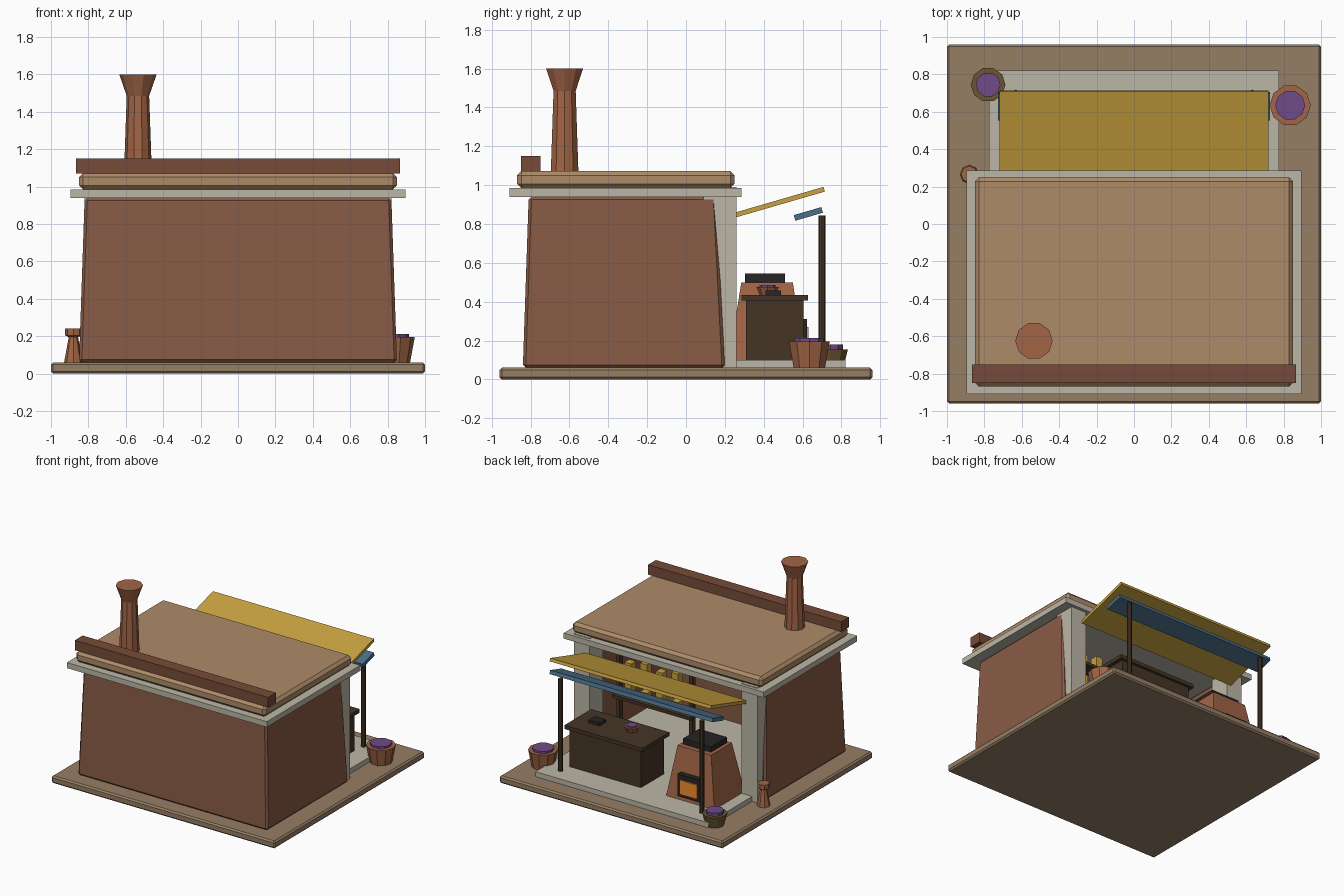
import bpy, bmesh, math

if "Cube" in bpy.data.objects:
    bpy.data.objects.remove(bpy.data.objects["Cube"])

MATS = {}
COLORS = {
    "wall": (0.25, 0.105, 0.06), "roof": (0.42, 0.26, 0.14), "base": (0.30, 0.21, 0.13),
    "pale": (0.50, 0.47, 0.38), "yellow": (0.58, 0.36, 0.05), "blue": (0.07, 0.16, 0.25),
    "dark_wood": (0.06, 0.035, 0.018), "trim": (0.18, 0.07, 0.04), "iron": (0.02, 0.018, 0.018),
    "clay": (0.36, 0.13, 0.06), "purple": (0.16, 0.07, 0.25), "olive": (0.15, 0.09, 0.03),
    "fire": (0.9, 0.27, 0.03),
}


def mat(name):
    if name not in MATS:
        m = bpy.data.materials.new(name)
        m.diffuse_color = (*COLORS[name], 1)
        m.use_nodes = True
        m.node_tree.nodes["Principled BSDF"].inputs["Base Color"].default_value = m.diffuse_color
        MATS[name] = m
    return MATS[name]


def finish(name, bm, color):
    bmesh.ops.recalc_face_normals(bm, faces=bm.faces)
    me = bpy.data.meshes.new(name)
    bm.to_mesh(me)
    bm.free()
    me.materials.append(mat(color))
    ob = bpy.data.objects.new(name, me)
    bpy.context.collection.objects.link(ob)
    return ob


def taper_box(name, bottom, top, z0, z1, color, bevel=0):
    """Box with separate bottom and top rectangles (x0, x1, y0, y1)."""
    bm = bmesh.new()
    rings = []
    for (x0, x1, y0, y1), z in ((bottom, z0), (top, z1)):
        rings.append([bm.verts.new((x, y, z)) for x, y in ((x0, y0), (x1, y0), (x1, y1), (x0, y1))])
    bm.faces.new(rings[0])
    bm.faces.new(rings[1])
    for i in range(4):
        j = (i + 1) % 4
        bm.faces.new((rings[0][i], rings[0][j], rings[1][j], rings[1][i]))
    if bevel:
        bmesh.ops.bevel(bm, geom=bm.edges[:], offset=bevel, segments=1, affect='EDGES')
    return finish(name, bm, color)


def box(name, x0, x1, y0, y1, z0, z1, color, bevel=0):
    r = (x0, x1, y0, y1)
    return taper_box(name, r, r, z0, z1, color, bevel)


def lathe(name, x, y, profile, color, n=10):
    """Faceted solid of revolution from (radius, z) points, capped at both ends."""
    bm = bmesh.new()
    rings = [[bm.verts.new((x + r * math.cos(2 * math.pi * i / n), y + r * math.sin(2 * math.pi * i / n), z))
              for i in range(n)] for r, z in profile]
    bm.faces.new(rings[0])
    bm.faces.new(rings[-1])
    for a, b in zip(rings, rings[1:]):
        for i in range(n):
            j = (i + 1) % n
            bm.faces.new((a[i], a[j], b[j], b[i]))
    return finish(name, bm, color)


def sloped_sheet(name, half_x, y0, z0, y1, z1, thick, color):
    """Sheet running from (y0, z0) to (y1, z1) along its underside."""
    bm = bmesh.new()
    length = math.hypot(y1 - y0, z1 - z0)
    ny, nz = -(z1 - z0) / length * thick, (y1 - y0) / length * thick
    pts = ((y0, z0), (y1, z1), (y1 + ny, z1 + nz), (y0 + ny, z0 + nz))
    ends = [[bm.verts.new((s * half_x, y, z)) for y, z in pts] for s in (-1, 1)]
    bm.faces.new(ends[0])
    bm.faces.new(ends[1])
    for i in range(4):
        j = (i + 1) % 4
        bm.faces.new((ends[0][i], ends[0][j], ends[1][j], ends[1][i]))
    return finish(name, bm, color)


# Ground slab and shop floor
box("ground_slab", -1, 1, -0.96, 0.96, 0, 0.06, "base", 0.012)
box("shop_floor", -0.775, 0.775, -0.76, 0.82, 0.05, 0.10, "pale")

# Battered walls, open on the +y side
taper_box("rear_wall", (-0.85, 0.85, -0.84, -0.72), (-0.82, 0.82, -0.81, -0.70), 0.06, 0.94, "wall", 0.015)
for s, side in ((-1, "left"), (1, "right")):
    b, t = sorted((s * 0.85, s * 0.74)), sorted((s * 0.82, s * 0.72))
    taper_box(side + "_wall", (*b, -0.84, 0.20), (*t, -0.81, 0.155), 0.06, 0.94, "wall", 0.015)
    p = sorted((s * 0.68, s * 0.82))
    box(side + "_pillar", *p, 0.09, 0.26, 0.06, 0.99, "pale")

# Roof
box("roof_band", -0.895, 0.895, -0.91, 0.285, 0.94, 0.985, "pale")
box("roof_slab", -0.85, 0.85, -0.87, 0.25, 0.985, 1.072, "roof", 0.022)
box("roof_parapet", -0.865, 0.865, -0.85, -0.75, 1.07, 1.15, "trim")
lathe("chimney", -0.535, -0.625, [(0.075, 1.06), (0.06, 1.485), (0.1, 1.6)], "clay")

# Awning and posts
sloped_sheet("awning", 0.72, 0.26, 0.835, 0.715, 0.967, 0.025, "yellow")
sloped_sheet("awning_valance", 0.728, 0.563, 0.817, 0.705, 0.858, 0.03, "blue")
for s, side in ((-1, "left"), (1, "right")):
    lathe(side + "_awning_post", s * 0.632, 0.70, [(0.018, 0.09), (0.018, 0.845)], "dark_wood", 8)

# Counter with goods
box("counter_body", -0.02, 0.62, 0.31, 0.605, 0.10, 0.41, "dark_wood")
box("counter_top", -0.05, 0.65, 0.285, 0.627, 0.405, 0.435, "dark_wood")
lathe("counter_bowl", 0.19, 0.42, [(0.04, 0.435), (0.058, 0.475)], "clay", 8)
lathe("bowl_contents", 0.19, 0.42, [(0.042, 0.47), (0.042, 0.485)], "purple", 8)
box("counter_tool", 0.43, 0.53, 0.41, 0.49, 0.435, 0.458, "iron")

# Forge
taper_box("forge_body", (-0.68, -0.25, 0.22, 0.61), (-0.61, -0.31, 0.285, 0.55), 0.10, 0.50, "clay")
box("forge_cap", -0.58, -0.33, 0.305, 0.51, 0.50, 0.545, "iron")
box("forge_mouth", -0.565, -0.36, 0.54, 0.622, 0.13, 0.31, "iron")
box("forge_fire", -0.54, -0.385, 0.56, 0.632, 0.155, 0.27, "fire")

# Goods rack inside the shop
for x in (-0.07, 0.58):
    box("rack_upright", x, x + 0.03, -0.02, 0.02, 0.10, 0.85, "dark_wood")
for k, z in enumerate((0.45, 0.65)):
    box("rack_shelf", -0.08, 0.62, -0.06, 0.06, z, z + 0.025, "dark_wood")
    for i in range(4):
        x = 0.05 + 0.14 * i
        box("rack_goods", x, x + 0.06, -0.03, 0.03, z + 0.025, z + 0.10 + 0.03 * ((i + k) % 2), "yellow")

# Planters and vase
lathe("large_planter", 0.835, 0.635, [(0.085, 0.06), (0.11, 0.195)], "clay")
lathe("large_planter_flowers", 0.835, 0.635, [(0.08, 0.19), (0.08, 0.212)], "purple")
lathe("small_planter", -0.78, 0.745, [(0.068, 0.06), (0.093, 0.155)], "olive")
lathe("small_planter_flowers", -0.78, 0.745, [(0.066, 0.15), (0.066, 0.18)], "purple")
lathe("vase", -0.88, 0.265, [(0.05, 0.06), (0.025, 0.195), (0.045, 0.205), (0.045, 0.24)], "clay", 8)
